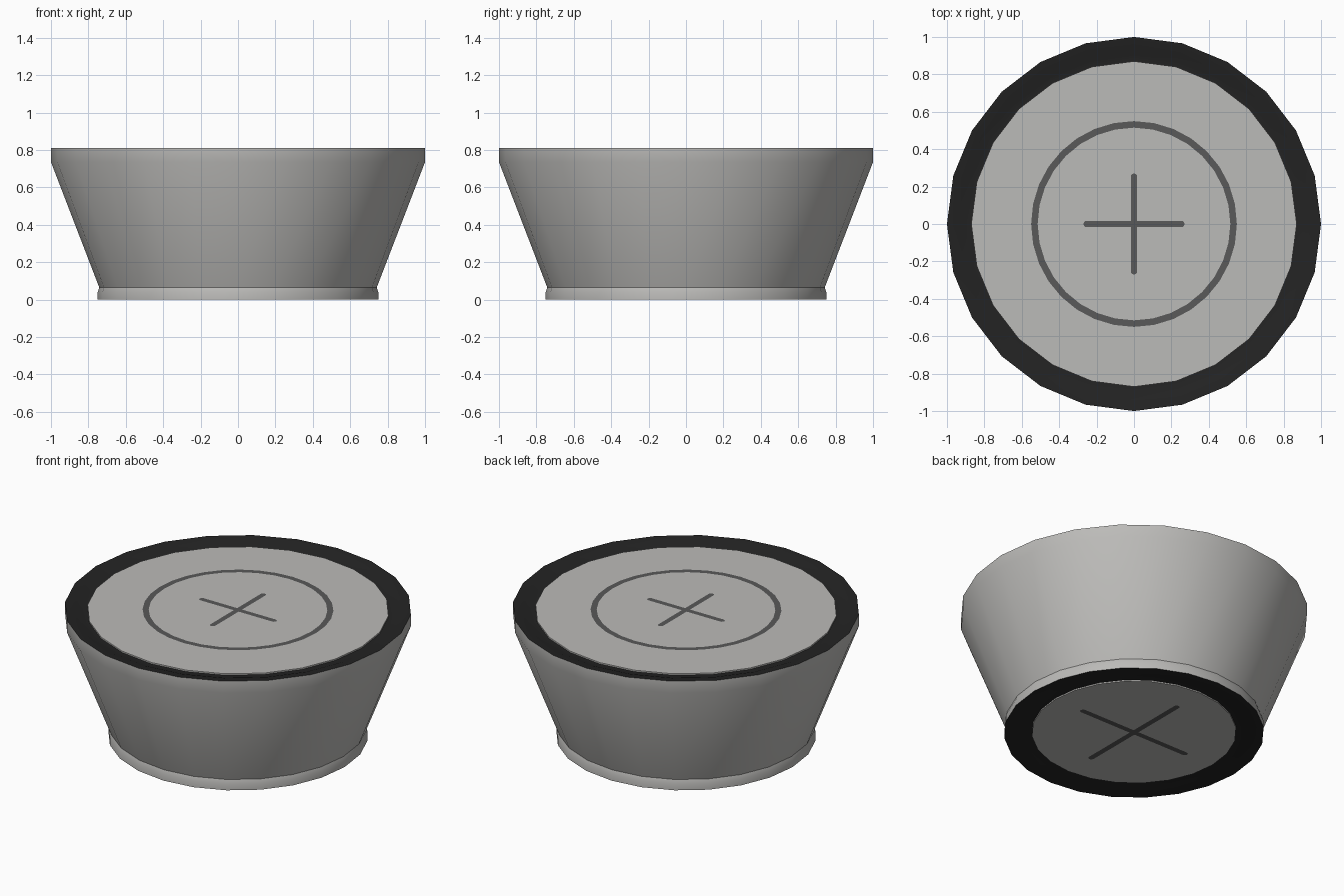
import bpy, bmesh, math

if "Cube" in bpy.data.objects:
    bpy.data.objects.remove(bpy.data.objects["Cube"])


def material(name, r, g, b):
    m = bpy.data.materials.new(name)
    m.diffuse_color = (r, g, b, 1)
    m.use_nodes = True
    m.node_tree.nodes["Principled BSDF"].inputs["Base Color"].default_value = m.diffuse_color
    return m


light_grey = material("light grey", 0.50, 0.495, 0.48)
dark_grey = material("dark grey", 0.10, 0.10, 0.10)
black = material("soft black", 0.017, 0.017, 0.017)


def finish(name, bm, mat):
    me = bpy.data.meshes.new(name)
    bm.to_mesh(me)
    bm.free()
    me.materials.append(mat)
    ob = bpy.data.objects.new(name, me)
    bpy.context.collection.objects.link(ob)
    bpy.context.view_layer.objects.active = ob
    ob.select_set(True)
    bpy.ops.object.shade_smooth_by_angle(angle=math.radians(35))
    ob.select_set(False)
    return ob


def lathe(name, profile, mat, sides=24, down=False):
    """Turn (radius, z) points about z; a radius of 0 closes the middle.
    Profiles run so that faces point outward (up the outside, then inward)."""
    bm = bmesh.new()
    rings = []
    for r, z in profile:
        if r == 0:
            rings.append([bm.verts.new((0, 0, z))] * sides)
        else:
            rings.append([bm.verts.new((r * math.cos(2 * math.pi * i / sides),
                                        r * math.sin(2 * math.pi * i / sides), z))
                          for i in range(sides)])
    for a, b in zip(rings, rings[1:]):
        for i in range(sides):
            j = (i + 1) % sides
            quad = list(dict.fromkeys((a[i], a[j], b[j], b[i])))
            if down:
                quad.reverse()
            bm.faces.new(quad)
    return finish(name, bm, mat)


def bar(name, half, width, z, angle, down=False):
    """Flat round-ended bar."""
    bm = bmesh.new()
    w = width / 2
    vs = []
    for side in (0, 1):
        for k in range(7):
            t = -math.pi / 2 + math.pi * k / 6 + math.pi * side
            x = (half - w) * (1 - 2 * side) + w * math.cos(t)
            y = w * math.sin(t)
            vs.append(bm.verts.new((x * math.cos(angle) - y * math.sin(angle),
                                    x * math.sin(angle) + y * math.cos(angle), z)))
    if down:
        vs.reverse()
    bm.faces.new(vs)
    return finish(name, bm, dark_grey)


# Tapered outer wall
lathe("body", [(0.75, 0), (0.75, 0.04), (0.742, 0.065), (1.0, 0.735), (1.0, 0.81)], light_grey)

# Upper surround with shallow groove, and face plate
lathe("top_surround", [(1.0, 0.81), (0.94, 0.803), (0.90, 0.788), (0.86, 0.788)], black)
lathe("top_plate", [(0.87, 0.785), (0.87, 0.797), (0, 0.797)], light_grey)

# Lower surround and face plate
lathe("bottom_surround", [(0.75, 0), (0.67, 0.003), (0.64, 0.012), (0.58, 0.012)], black, down=True)
lathe("bottom_plate", [(0.59, 0.014), (0.59, 0.004), (0, 0.004)], light_grey, down=True)

# Ring and crosses marked on the plates
lathe("top_ring", [(0.55, 0.799), (0.515, 0.799)], dark_grey, sides=32)
for n, ang in (("x", 0), ("y", math.pi / 2)):
    bar("top_cross_" + n, 0.27, 0.034, 0.799 + ang * 0.0003, ang)
    bar("bottom_cross_" + n, 0.40, 0.036, 0.002 - ang * 0.0003, ang, down=True)
